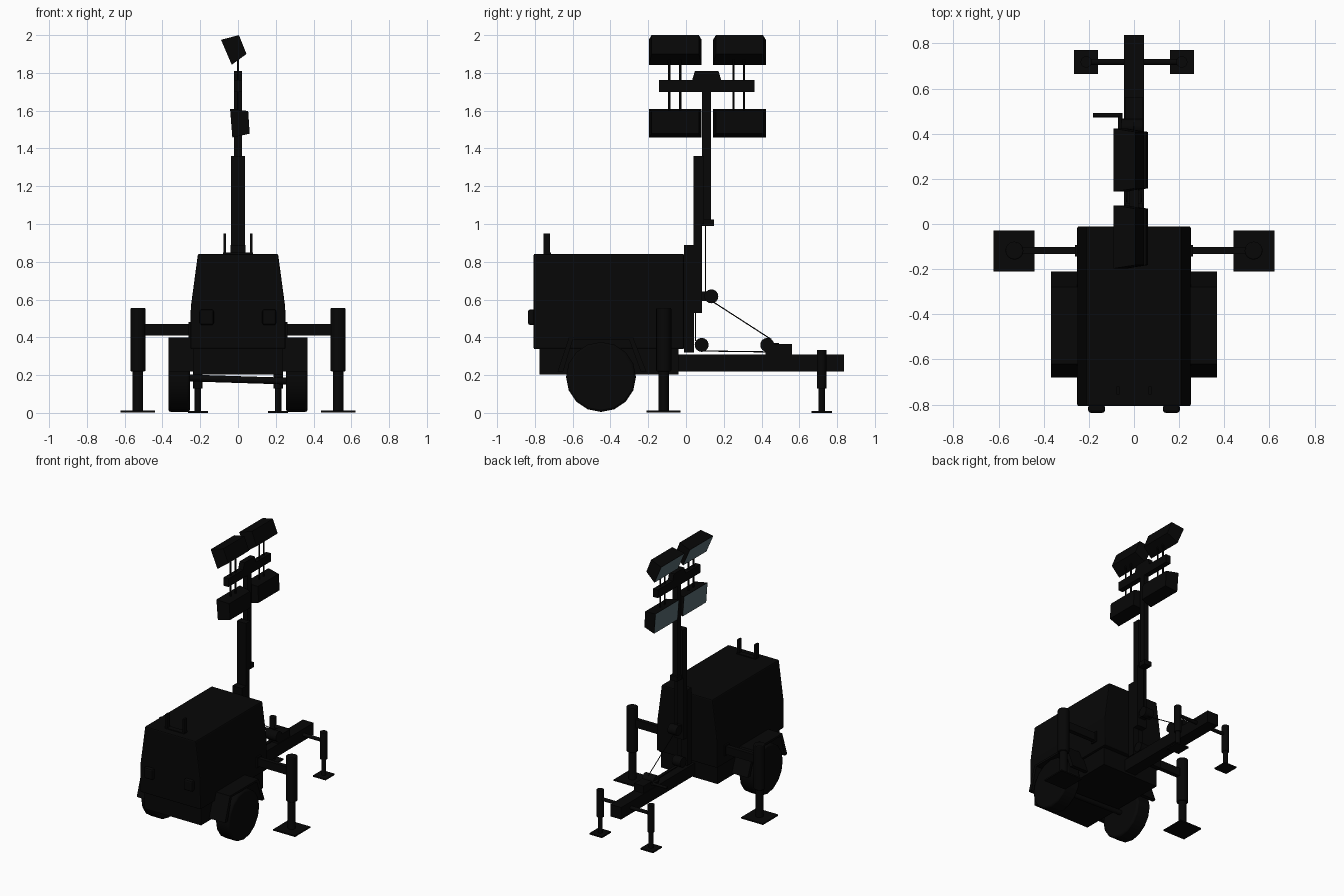
import bpy, bmesh, math
from mathutils import Vector

cube = bpy.data.objects.get("Cube")
if cube:
    bpy.data.objects.remove(cube, do_unlink=True)


def material(name, rgb):
    m = bpy.data.materials.new(name)
    m.use_nodes = True
    m.diffuse_color = (*rgb, 1)
    m.node_tree.nodes["Principled BSDF"].inputs["Base Color"].default_value = (*rgb, 1)
    return m


BLACK = material("black paint", (0.002, 0.002, 0.002))
GLASS = material("lamp glass", (0.095, 0.145, 0.165))


def finish(name, bm, bevel=0, smooth=False):
    bmesh.ops.recalc_face_normals(bm, faces=bm.faces)
    me = bpy.data.meshes.new(name)
    bm.to_mesh(me)
    bm.free()
    me.materials.append(BLACK)
    ob = bpy.data.objects.new(name, me)
    bpy.context.collection.objects.link(ob)
    if bevel:
        mod = ob.modifiers.new("bevel", "BEVEL")
        mod.width, mod.segments = bevel, 2
    if smooth:
        bpy.ops.object.select_all(action="DESELECT")
        ob.select_set(True)
        bpy.context.view_layer.objects.active = ob
        bpy.ops.object.shade_smooth_by_angle(angle=math.radians(35))
    return ob


def box(name, x, y, z, bevel=0):
    """Box from (min, max) ranges on each axis."""
    bm = bmesh.new()
    bmesh.ops.create_cube(bm, size=1)
    for v in bm.verts:
        v.co = [r[0] if c < 0 else r[1] for c, r in zip(v.co, (x, y, z))]
    return finish(name, bm, bevel)


def rod(name, a, b, r, sides=16, bevel=0):
    """Cylinder between two points."""
    a, b = Vector(a), Vector(b)
    bm = bmesh.new()
    bmesh.ops.create_cone(bm, cap_ends=True, segments=sides, radius1=r, radius2=r, depth=(b - a).length)
    q = (b - a).to_track_quat("Z", "Y")
    for v in bm.verts:
        v.co = q @ v.co + (a + b) / 2
    return finish(name, bm, bevel, smooth=True)


def prism(name, points, axis, lo, hi, bevel=0):
    """Extrude an outline along x or y; the outline's second value is z."""
    bm = bmesh.new()
    place = (lambda p, d: (d, p[0], p[1])) if axis == "x" else (lambda p, d: (p[0], d, p[1]))
    ends = [[bm.verts.new(place(p, d)) for p in points] for d in (lo, hi)]
    for e in ends:
        bm.faces.new(e)
    n = len(points)
    for i in range(n):
        j = (i + 1) % n
        bm.faces.new((ends[0][i], ends[0][j], ends[1][j], ends[1][i]))
    return finish(name, bm, bevel)


# Engine housing and chassis
half = [(0.252, 0.337), (0.25, 0.56), (0.212, 0.842)]
prism("housing", half + [(-x, z) for x, z in reversed(half)], "y", -0.807, -0.01, 0.008)
box("chassis", (-0.235, 0.235), (-0.775, -0.04), (0.203, 0.345))
box("exhaust_plate", (-0.08, 0.08), (-0.755, -0.715), (0.838, 0.848))
rod("axle", (-0.27, -0.45, 0.185), (0.27, -0.45, 0.168), 0.018)

arch = [(-0.68, 0.22), (-0.62, 0.4), (-0.28, 0.4), (-0.21, 0.22)]
inner = [(-0.24, 0.22), (-0.3, 0.385), (-0.6, 0.385), (-0.65, 0.22)]

for s, side in ((-1, "right"), (1, "left")):
    def span(a, b):
        return sorted((s * a, s * b))

    # Exhausts, latches
    box(side + "_exhaust", span(0.064, 0.078), (-0.755, -0.72), (0.84, 0.95))
    box(side + "_latch", span(0.128, 0.203), (-0.837, -0.8), (0.465, 0.548), bevel=0.012)

    # Wheels and fenders
    rod(side + "_tyre", (s * 0.255, -0.45, 0.19), (s * 0.368, -0.45, 0.19), 0.185, 16, 0.012)
    prism(side + "_fender", arch + inner, "x", *span(0.23, 0.368))

    # Outriggers
    box(side + "_outrigger_collar", span(0.235, 0.262), (-0.143, -0.093), (0.4, 0.48))
    box(side + "_outrigger_beam", span(0.24, 0.51), (-0.134, -0.102), (0.41, 0.47))
    rod(side + "_outrigger_sleeve", (s * 0.53, -0.118, 0.22), (s * 0.53, -0.118, 0.555), 0.04, bevel=0.005)
    rod(side + "_outrigger_leg", (s * 0.53, -0.118, 0.01), (s * 0.53, -0.118, 0.23), 0.028)
    box(side + "_outrigger_foot", span(0.44, 0.622), (-0.21, -0.028), (0.003, 0.013))

    # Drawbar jacks
    rod(side + "_jack_arm", (0, 0.718, 0.265), (s * 0.21, 0.718, 0.265), 0.013)
    rod(side + "_jack_sleeve", (s * 0.212, 0.718, 0.13), (s * 0.212, 0.718, 0.333), 0.025)
    rod(side + "_jack_leg", (s * 0.212, 0.718, 0.008), (s * 0.212, 0.718, 0.14), 0.017)
    box(side + "_jack_foot", span(0.16, 0.265), (0.664, 0.772), (0, 0.01))

# Drawbar with winch and hand crank
box("drawbar", (-0.045, 0.045), (-0.06, 0.837), (0.22, 0.31))
box("winch_base", (-0.04, 0.04), (0.42, 0.562), (0.305, 0.365))
rod("winch_drum", (-0.055, 0.43, 0.36), (0.04, 0.43, 0.36), 0.037)
rod("crank_arm", (-0.06, 0.42, 0.36), (-0.06, 0.492, 0.36), 0.01)
rod("crank_handle", (-0.055, 0.482, 0.36), (-0.182, 0.482, 0.36), 0.01)

# Telescopic mast
box("mast_lower", (-0.04, 0.04), (-0.01, 0.042), (0.32, 0.89))
box("mast_middle", (-0.038, 0.038), (0.04, 0.085), (0.53, 1.36))
box("mast_guide", (-0.038, 0.038), (0.08, 0.094), (1.0, 1.36))
box("mast_upper", (-0.02, 0.02), (0.086, 0.132), (0.99, 1.77))
box("mast_bracket", (-0.03, 0.03), (0.083, 0.148), (0.99, 1.025))
box("pulley_mount", (-0.025, 0.025), (0.08, 0.13), (0.592, 0.642))
for name, y, z in (("lower_pulley", 0.083, 0.36), ("upper_pulley", 0.134, 0.617)):
    rod(name, (-0.035, y, z), (0.035, y, z), 0.037)

# Winch cables
cables = [((0.14, 0.59), (0.45, 0.39)), ((0.08, 0.328), (0.43, 0.323)),
          ((0.104, 0.64), (0.104, 1.0)), ((0.05, 0.38), (0.05, 0.54))]
for i, (a, b) in enumerate(cables):
    rod(f"cable_{i + 1}", (0, *a), (0, *b), 0.003, 8)

# Lamp crossbar and cap
box("lamp_crossbar", (-0.02, 0.02), (-0.143, 0.363), (1.7, 1.762))
prism("mast_cap", [(0.032, 1.76), (0.047, 1.81), (0.172, 1.81), (0.187, 1.76)], "x", -0.02, 0.02)


def lamp(name, outline, y0, y1):
    """Tapered housing with a glass front; outline runs lens top, back top, back bottom, lens bottom."""
    bm = bmesh.new()
    rows = []
    for y, d in ((y0, 0.015), (y1, -0.015)):
        rows.append([bm.verts.new((x, y + (d if i in (1, 2) else 0), z)) for i, (x, z) in enumerate(outline)])
        bm.faces.new(rows[-1])
    for i in range(4):
        j = (i + 1) % 4
        bm.faces.new((rows[0][i], rows[0][j], rows[1][j], rows[1][i]))
    bmesh.ops.recalc_face_normals(bm, faces=bm.faces)
    lens = min(bm.faces, key=lambda f: f.normal.x)
    bmesh.ops.inset_region(bm, faces=[lens], thickness=0.003)
    lens.material_index = 1
    ob = finish(name, bm)
    ob.data.materials.append(GLASS)


# Four floodlights on thin posts
upper = [(-0.09, 1.975), (0.005, 2.0), (0.045, 1.9), (-0.033, 1.843)]
lower = [(-0.042, 1.61), (0.054, 1.598), (0.062, 1.478), (-0.03, 1.458)]
for label, y0, posts in (("near", -0.197, (-0.088, -0.031)), ("far", 0.143, (0.252, 0.307))):
    lamp(label + "_upper_lamp", upper, y0, y0 + 0.28)
    lamp(label + "_lower_lamp", lower, y0, y0 + 0.28)
    for i, y in enumerate(posts):
        rod(f"{label}_lamp_post_{i + 1}", (0, y, 1.57), (0, y, 1.89), 0.006, 8)
